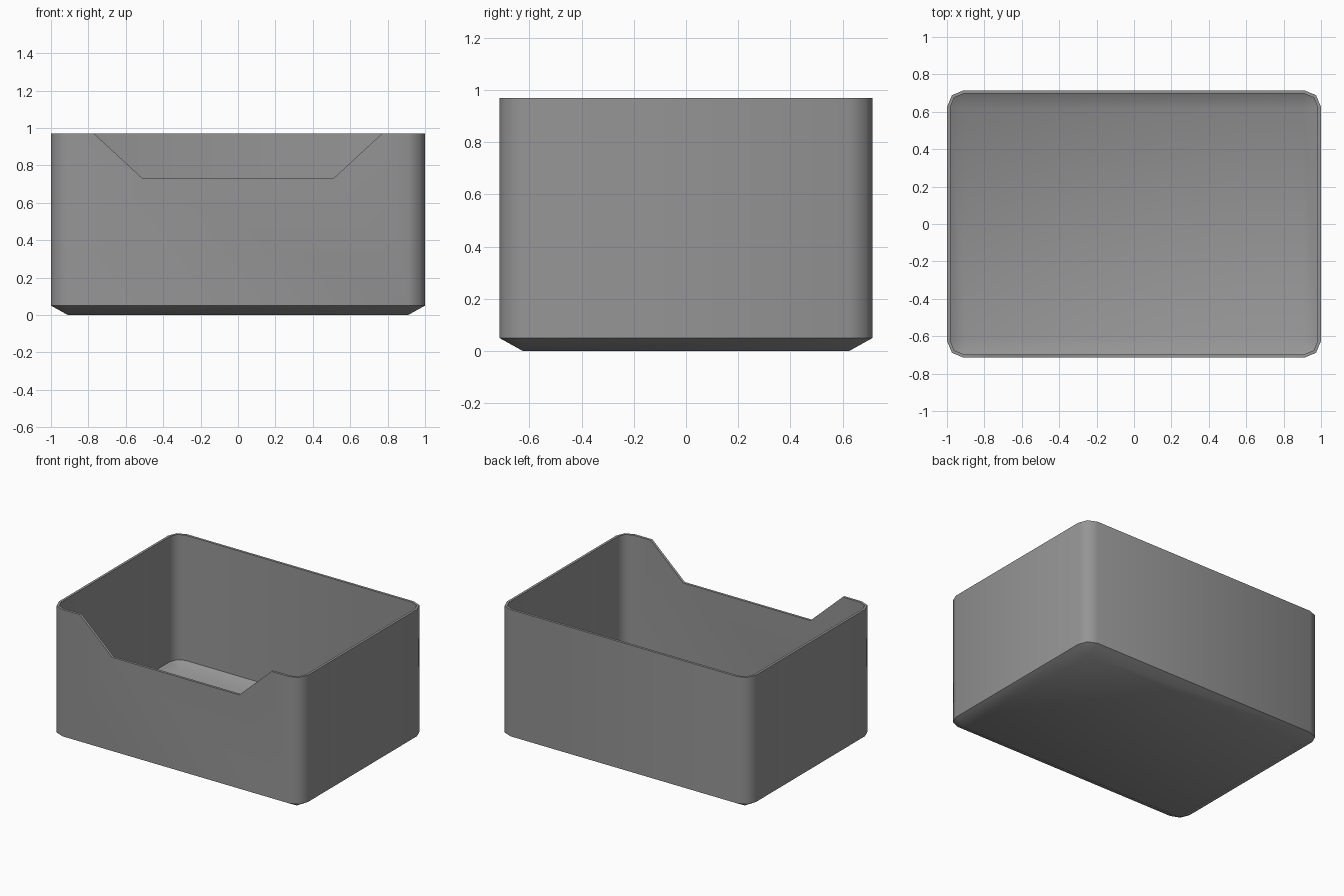
import bpy, bmesh, math

if "Cube" in bpy.data.objects:
    bpy.data.objects.remove(bpy.data.objects["Cube"])

HALF_X, HALF_Y, HEIGHT = 1.0, 0.715, 0.97
RADIUS, WALL = 0.09, 0.018

grey = bpy.data.materials.new("mid grey")
grey.use_nodes = True
grey.diffuse_color = (0.3, 0.3, 0.3, 1)
grey.node_tree.nodes["Principled BSDF"].inputs["Base Color"].default_value = (0.3, 0.3, 0.3, 1)


def ring(bm, inset, z):
    """Rectangle with two-segment rounded corners, pulled in by inset."""
    r = max(RADIUS - inset, 0)
    cx, cy = HALF_X - inset - r, HALF_Y - inset - r
    verts = []
    for quarter, (sx, sy) in enumerate([(1, 1), (-1, 1), (-1, -1), (1, -1)]):
        for step in range(3):
            a = math.pi / 2 * (quarter + step / 2)
            verts.append(bm.verts.new((sx * cx + r * math.cos(a), sy * cy + r * math.sin(a), z)))
    return verts


def make_object(name, bm):
    bmesh.ops.remove_doubles(bm, verts=bm.verts, dist=0.0005)
    bmesh.ops.recalc_face_normals(bm, faces=bm.faces)
    mesh = bpy.data.meshes.new(name)
    bm.to_mesh(mesh)
    bm.free()
    mesh.materials.append(grey)
    obj = bpy.data.objects.new(name, mesh)
    bpy.context.collection.objects.link(obj)
    return obj


# Open bin: outer shell from the base up, over the rim and down to the inner floor
bm = bmesh.new()
levels = [(0.09, 0), (0, 0.05), (0, HEIGHT), (WALL, HEIGHT), (WALL, 0.061), (0.097, WALL)]
rings = [ring(bm, inset, z) for inset, z in levels]
for low, high in zip(rings, rings[1:]):
    for i in range(12):
        j = (i + 1) % 12
        bm.faces.new((low[i], low[j], high[j], high[i]))
bm.faces.new(rings[0])
bm.faces.new(rings[-1])
storage_bin = make_object("storage_bin", bm)

# Sloped opening cut through the front wall
bm = bmesh.new()
slope = (0.77 - 0.51) / (HEIGHT - 0.73)
top = HEIGHT + 0.1
outline = [(-0.51, 0.73), (0.51, 0.73), (0.77 + 0.1 * slope, top), (-0.77 - 0.1 * slope, top)]
profile = bm.faces.new([bm.verts.new((x, -0.9, z)) for x, z in outline])
extruded = bmesh.ops.extrude_face_region(bm, geom=[profile])["geom"]
bmesh.ops.translate(bm, vec=(0, 0.4, 0), verts=[v for v in extruded if isinstance(v, bmesh.types.BMVert)])
cutter = make_object("front_opening_cutter", bm)
cutter.hide_render = True

bpy.ops.object.select_all(action="DESELECT")
storage_bin.select_set(True)
bpy.context.view_layer.objects.active = storage_bin
cut = storage_bin.modifiers.new("front opening", "BOOLEAN")
cut.operation, cut.solver, cut.object = "DIFFERENCE", "EXACT", cutter
bpy.ops.object.modifier_apply(modifier=cut.name)
bpy.data.objects.remove(cutter)

# Soft corners, crisp rim and base edge
bpy.ops.object.shade_smooth_by_angle(angle=math.radians(50))
